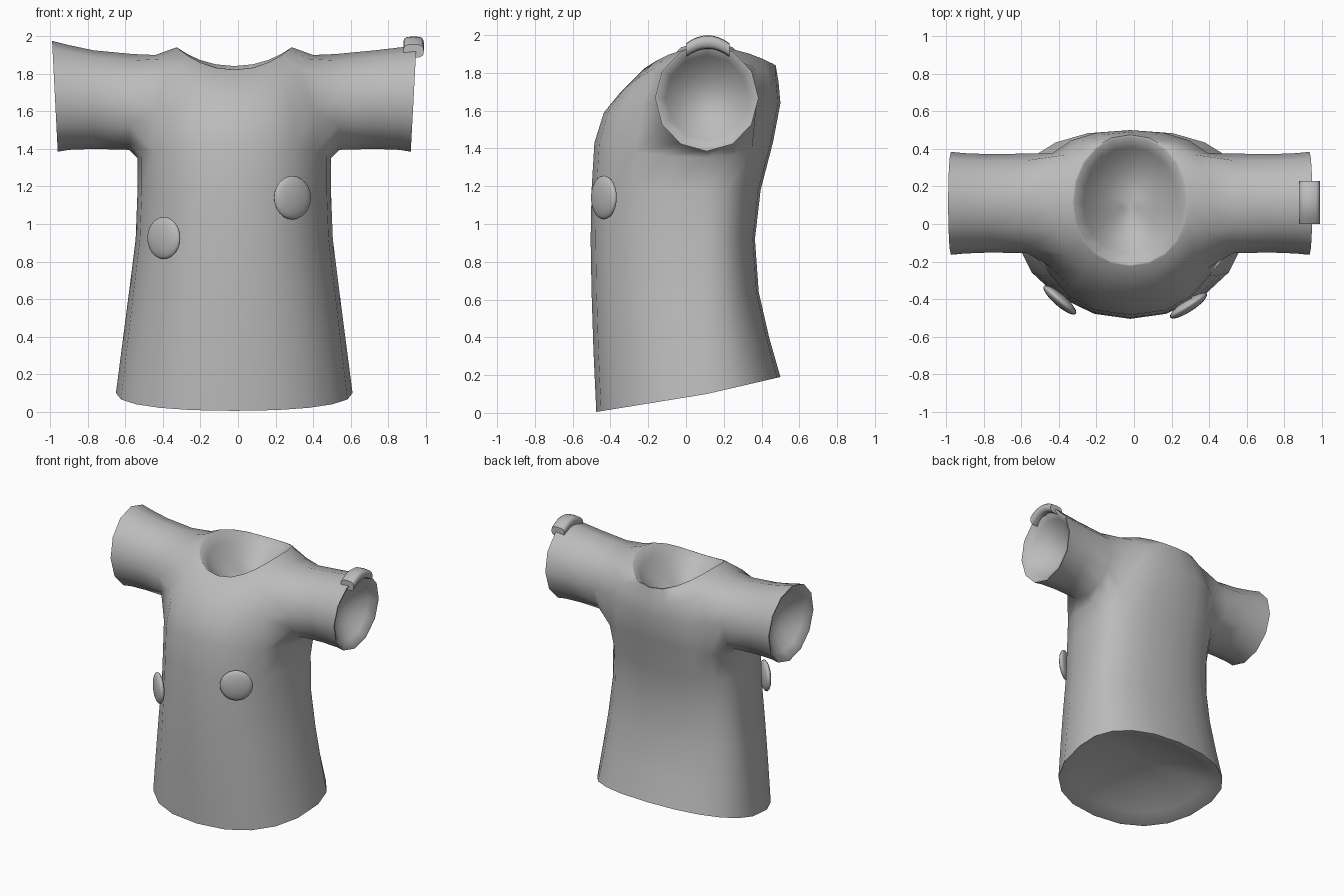
import bpy, bmesh, math
from mathutils import Vector, Euler

cube = bpy.data.objects.get("Cube")
if cube:
    bpy.data.objects.remove(cube)

grey = bpy.data.materials.new("cloth grey")
grey.use_nodes = True
colour = (0.5, 0.5, 0.5, 1)
grey.diffuse_color = colour
grey.node_tree.nodes["Principled BSDF"].inputs["Base Color"].default_value = colour

CX = -0.02      # centre line of the garment
COLS = 20       # columns around the body
SIDES = 12      # sides of a sleeve


def finish(bm, name, angle):
    bmesh.ops.recalc_face_normals(bm, faces=bm.faces[:])
    mesh = bpy.data.meshes.new(name)
    bm.to_mesh(mesh)
    bm.free()
    mesh.materials.append(grey)
    ob = bpy.data.objects.new(name, mesh)
    bpy.context.collection.objects.link(ob)
    bpy.ops.object.select_all(action='DESELECT')
    ob.select_set(True)
    bpy.context.view_layer.objects.active = ob
    bpy.ops.object.shade_smooth_by_angle(angle=math.radians(angle))
    return ob


def power(v, p):
    return math.copysign(abs(v) ** p, v)


def bridge(bm, a, b):
    n = len(a)
    for i in range(n):
        bm.faces.new((a[i], a[(i + 1) % n], b[(i + 1) % n], b[i]))


def hollow(bm, rim, inward, depth, lip=.01, steps=6):
    """Turn an opening into a thin lip and a shallow dished hollow."""
    centre = sum((v.co for v in rim), Vector()) / len(rim)
    starts = [v.co + (centre - v.co).normalized() * lip for v in rim]
    previous = rim
    for i in range(steps):
        t = 1 - i / steps
        ring = [bm.verts.new(centre + (p - centre) * t + inward * depth * (1 - t * t))
                for p in starts]
        bridge(bm, previous, ring)
        previous = ring
    tip = bm.verts.new(centre + inward * depth)
    for i in range(len(previous)):
        bm.faces.new((previous[i], previous[(i + 1) % len(previous)], tip))


# Body rows: half width, front y, back y, then z at front, side and back
rows = [
    (.63, -.475, .50, .005, .10, .19),
    (.595, -.49, .44, .33, .37, .40),
    (.56, -.50, .385, .64, .64, .64),
    (.525, -.505, .365, .92, .92, .92),
    (.515, -.50, .395, 1.18, 1.18, 1.18),
    (.515, -.485, .46, 1.43, 1.35, 1.43),
    (.50, -.435, .50, 1.59, 1.64, 1.64),
    (.42, -.345, .49, 1.70, 1.90, 1.75),
    (.31, -.225, .475, 1.82, 1.94, 1.84),
]
LOW, HIGH = 5, 7    # rows bounding the armholes

bm = bmesh.new()
grid = []
for r, (w, yf, yb, zf, zs, zb) in enumerate(rows):
    ring = []
    for c in range(COLS):
        a = math.tau * c / COLS
        p = .87 if r < HIGH else .95
        # fuller shoulder blades behind the armholes
        q = .72 if LOW <= r <= HIGH and math.sin(a) > 0 else p
        co, s = power(math.cos(a), p), power(math.sin(a), q)
        yc = .11
        y = yc + ((yb - yc) if s > 0 else (yc - yf)) * s
        z = zs + ((zb if s > 0 else zf) - zs) * abs(s) ** (1 if r < LOW else 2)
        ring.append(bm.verts.new((CX + w * co, y, z)))
    grid.append(ring)

for r in range(len(rows) - 1):
    for c in range(COLS):
        from_side = min((c + .5) % (COLS / 2), COLS / 2 - (c + .5) % (COLS / 2))
        if LOW <= r < HIGH and from_side < 2:
            continue
        d = (c + 1) % COLS
        bm.faces.new((grid[r][c], grid[r][d], grid[r + 1][d], grid[r + 1][c]))

# Neck and hem hollows
hollow(bm, grid[-1], Vector((0, 0, -1)), .22)
hollow(bm, grid[0], Vector((0, 0, 1)), .13)

# Sleeves grow out of the armholes: x at bottom and top, z at bottom and top, y half width
for side, flare in ((1, 1.95), (-1, 1.975)):
    mid = 0 if side > 0 else COLS // 2
    loop = [grid[LOW][(mid + side * k) % COLS] for k in range(3)]
    loop += [grid[LOW + 1][(mid + side * 2) % COLS]]
    loop += [grid[HIGH][(mid + side * k) % COLS] for k in (2, 1, 0, -1, -2)]
    loop += [grid[LOW + 1][(mid - side * 2) % COLS]]
    loop += [grid[LOW][(mid + side * k) % COLS] for k in (-2, -1)]
    for xb, xt, zb, zt, hw in ((.56, .54, 1.395, 1.905, .265),
                               (.75, .75, 1.40, 1.925, .262),
                               (.88, .88, 1.395, (flare + 1.93) / 2, .267),
                               (.94, .97, 1.385, flare, .274)):
        ring = []
        for k in range(SIDES):
            a = math.tau * k / SIDES
            t = (1 - math.cos(a)) / 2
            ring.append(bm.verts.new((CX + side * (xb + (xt - xb) * t),
                                      .11 + hw * math.sin(a),
                                      zb + (zt - zb) * t)))
        bridge(bm, loop, ring)
        loop = ring
    hollow(bm, loop, Vector((-side, 0, 0)), .16)

finish(bm, "shirt", 60)

# Oval buttons on the front
for name, place, radius, turn in (("right_button", (-.395, -.405, .925), .113, -41),
                                  ("left_button", (.29, -.435, 1.14), .116, 33)):
    bm = bmesh.new()
    bmesh.ops.create_uvsphere(bm, u_segments=24, v_segments=12, radius=1)
    for v in bm.verts:
        v.co = Vector((v.co.x * radius, v.co.y * radius, v.co.z * .032))
    button = finish(bm, name, 60)
    button.location = place
    button.rotation_euler = Euler((math.radians(90), 0, math.radians(turn)))

# Rounded clip arched over the left cuff
bm = bmesh.new()
previous = None
STEPS, ROUND = 8, 12
for i in range(STEPS + 1):
    u = 2 * i / STEPS - 1
    centre = Vector((.935, .115 + .115 * u, 1.963 - .042 * u * u))
    ring = []
    for k in range(ROUND):
        b = math.tau * k / ROUND
        ring.append(bm.verts.new(centre + Vector((.055 * power(math.cos(b), .6), 0,
                                                  .036 * power(math.sin(b), .7)))))
    if previous:
        bridge(bm, previous, ring)
    else:
        bm.faces.new(ring)
    previous = ring
bm.faces.new(previous)
finish(bm, "cuff_clip", 50)
